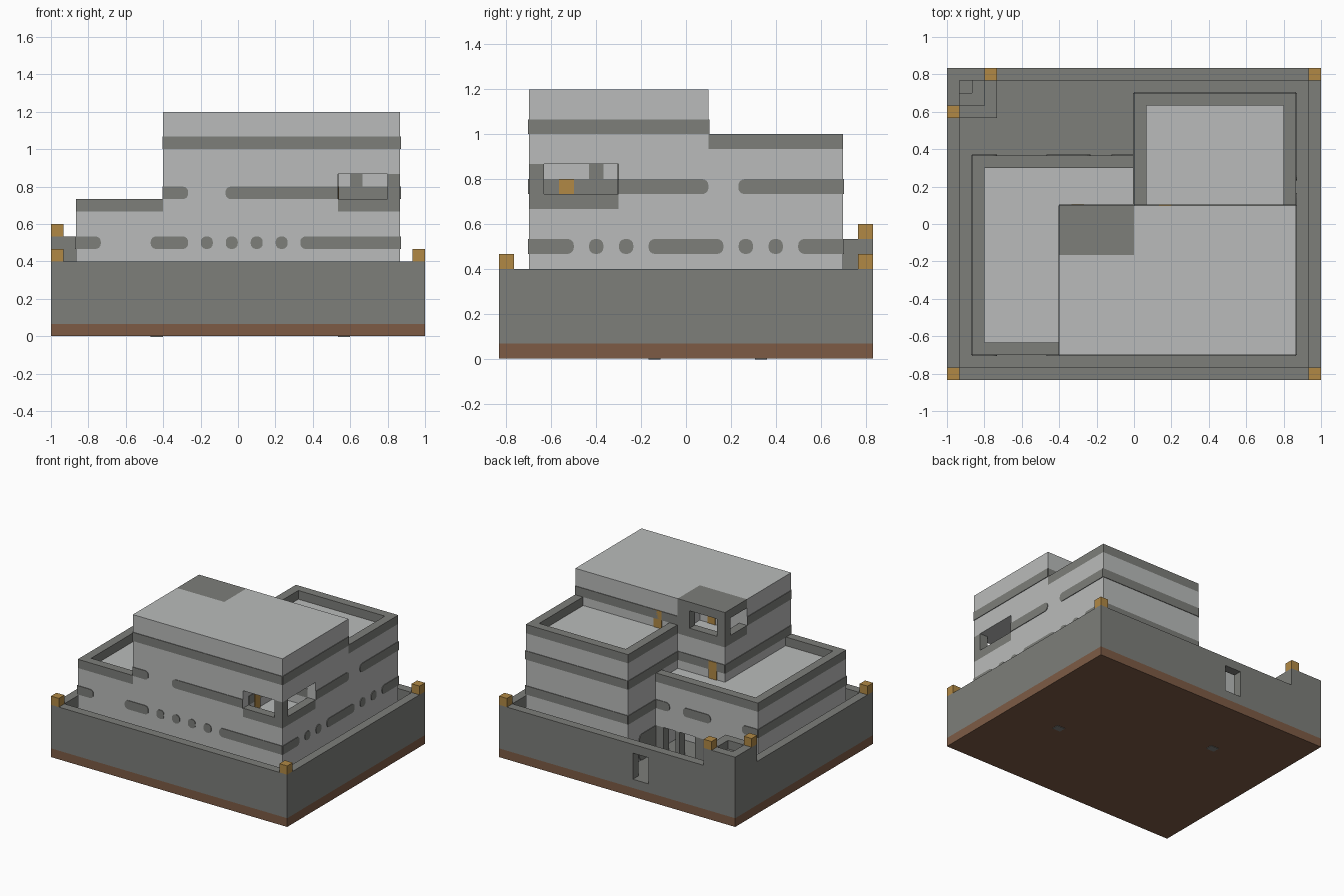
import bpy, bmesh, math
from mathutils import Vector

cube = bpy.data.objects.get("Cube")
if cube:
    bpy.data.objects.remove(cube, do_unlink=True)

U = 1 / 15      # one building block
SKIN = 0.07     # plate thickness in blocks


def material(name, r, g, b):
    m = bpy.data.materials.new(name)
    m.use_nodes = True
    m.diffuse_color = (r, g, b, 1)
    m.node_tree.nodes["Principled BSDF"].inputs["Base Color"].default_value = (r, g, b, 1)
    return m


LIGHT = material("light stone", 0.49, 0.50, 0.495)
DARK = material("dark stone", 0.205, 0.21, 0.195)
EARTH = material("brown earth", 0.205, 0.105, 0.06)
AMBER = material("amber", 0.44, 0.25, 0.06)


def finish(name, bm, mat):
    bmesh.ops.recalc_face_normals(bm, faces=bm.faces)
    bmesh.ops.scale(bm, vec=(U, U, U), verts=bm.verts)
    mesh = bpy.data.meshes.new(name)
    bm.to_mesh(mesh)
    bm.free()
    mesh.materials.append(mat)
    ob = bpy.data.objects.new(name, mesh)
    bpy.context.collection.objects.link(ob)
    return ob


def boxes(name, mat, z0, z1, *rects):
    """Upright boxes sharing one height range; each rect is x0, x1, y0, y1."""
    bm = bmesh.new()
    for x0, x1, y0, y1 in rects:
        for v in bmesh.ops.create_cube(bm, size=1)["verts"]:
            v.co = (x1 if v.co.x > 0 else x0, y1 if v.co.y > 0 else y0,
                    z1 if v.co.z > 0 else z0)
    return finish(name, bm, mat)


def cut(target, x0, x1, y0, y1, z0, z1):
    tool = boxes("room_cutter", LIGHT, z0, z1, (x0, x1, y0, y1))
    tool.hide_render = True
    mod = target.modifiers.new("room", "BOOLEAN")
    mod.operation, mod.solver, mod.object = "DIFFERENCE", "EXACT", tool
    bpy.context.view_layer.objects.active = target
    bpy.ops.object.modifier_apply(modifier=mod.name)
    bpy.data.objects.remove(tool, do_unlink=True)


def plates(name, axis, face, out, z0, spans, mat=DARK, height=1):
    """Thin plates on a wall; each span is start, end and which ends are round."""
    bm = bmesh.new()
    for a0, a1, ends in spans:
        outline = []
        for cx, cz, start, side in ((a1, z0, 270, "r"), (a1, z0 + height, 0, "r"),
                                    (a0, z0 + height, 90, "l"), (a0, z0, 180, "l")):
            if side not in ends:
                outline.append((cx, cz))
                continue
            r = 0.42
            ox = cx - r if side == "r" else cx + r
            oz = cz + r if cz == z0 else cz - r
            for i in range(5):
                t = math.radians(start + 22.5 * i)
                outline.append((ox + r * math.cos(t), oz + r * math.sin(t)))
        verts = [bm.verts.new((face, a, z) if axis == "x" else (a, face, z))
                 for a, z in outline]
        f = bm.faces.new(verts)
        top = bmesh.ops.extrude_face_region(bm, geom=[f])["geom"]
        step = Vector((out * SKIN, 0, 0) if axis == "x" else (0, out * SKIN, 0))
        bmesh.ops.translate(bm, vec=step,
                            verts=[v for v in top if isinstance(v, bmesh.types.BMVert)])
    return finish(name, bm, mat)


# Ground and enclosing wall
X, Y = 15, 12.5
boxes("earth_base", EARTH, 0, 1, (-X, X, -Y, Y))
boxes("courtyard_floor", DARK, 1, 2, (-X, X, -Y, Y))
boxes("enclosing_wall", DARK, 2, 6, (-X, X, -Y, 1 - Y), (-X, 1 - X, 1 - Y, Y),
      (X - 1, X, 1 - Y, Y), (1 - X, -4, Y - 1, Y), (-2, X - 1, Y - 1, Y))
boxes("gate_lintel", DARK, 5, 6, (-4, -2, Y - 1, Y))
boxes("base_spots", DARK, -0.05, 0.02, (8, 9, -2.5, -1.7), (-7, -6, 4.6, 5.4))

# Raised lookout in the wall corner
boxes("lookout_parapet", DARK, 6, 8, (-15, -14, 8.5, 12.5), (-14, -11, 11.5, 12.5),
      (-12, -11, 8.5, 11.5), (-14, -12, 8.5, 9.5))
boxes("lookout_floor", DARK, 6, 7, (-14, -12, 9.5, 10.5), (-13, -12, 10.5, 11.5))

# Lamps on the wall
boxes("wall_lamps", AMBER, 6, 7, (-15, -14, -12.5, -11.5), (14, 15, -12.5, -11.5),
      (14, 15, 11.5, 12.5))
boxes("lookout_lamps", AMBER, 8, 9, (-12, -11, 11.5, 12.5), (-15, -14, 8.5, 9.5))

# Main masses
tower = boxes("main_tower", LIGHT, 2, 18, (-6, 13, -10.5, 1.5))
boxes("low_wing", LIGHT, 2, 10, (-13, -6, -10.5, 5.5))
boxes("porch_upper_wall", LIGHT, 5, 10, (-6, 0, 1.5, 5.5))
boxes("back_wing", LIGHT, 2, 14, (0, 13, 1.5, 10.5))
boxes("porch_pillars", DARK, 2, 5, (-6, -5, 4.5, 5.5), (-3, -2.5, 4.5, 5.5),
      (-1, 0, 4.5, 5.5))

# Parapets
boxes("low_wing_parapet", DARK, 10, 11, (-13, -6, -10.5, -9.5), (-13, -12, -9.5, 5.5),
      (-12, 0, 4.5, 5.5))
boxes("back_wing_parapet", DARK, 14, 15, (0, 1, 1.5, 10.5), (12, 13, 1.5, 10.5),
      (1, 12, 9.5, 10.5))

# Open corner room at the front
cut(tower, 8, 14, -11.5, -4.5, 10, 13)
boxes("front_room_rail", DARK, 10, 11, (8, 13, -10.5, -9.5), (12, 13, -9.5, -4.5))
boxes("front_room_pillar", DARK, 11, 13, (12, 13, -10.5, -9.5))
plates("front_room_band_side", "x", 8, 1, 11, [(-9.5, -4.5, "")])
plates("front_room_band_back", "y", -4.5, -1, 11, [(8, 12, "")])
plates("front_room_window_side", "x", 8, 1, 12, [(-6.5, -5.5, "")])
plates("front_room_window_back", "y", -4.5, -1, 12, [(9, 10, "")])

# Open corner room at the back, with its dark roof
cut(tower, -7, 0, -2.5, 2.5, 14, 19)
boxes("back_room_roof", DARK, 17, 18, (-6, 0, -2.5, 1.5))
boxes("back_room_rail", DARK, 14, 15, (-6, 0, 0.5, 1.5), (-6, -5, -2.5, 0.5))
boxes("back_room_pillars", DARK, 15, 17, (-6, -5, 0.5, 1.5), (-1.5, 0, 0.5, 1.5))

# Amber doors
plates("back_wing_door", "y", 1.5, 1, 14, [(2, 3, "")], AMBER, 2)
plates("low_wing_door", "y", 1.55, 1, 10, [(-5, -4, "")], AMBER, 2)
plates("back_room_door", "y", -2.5, 1, 14, [(-2, -1, "")], AMBER, 2)
plates("front_room_door", "x", 8.05, 1, 10, [(-8.5, -7.5, "")], AMBER, 2)


def dots(*centres):
    return [(c - 0.48, c + 0.48, "lr") for c in centres]


# Dark bands on the front
F = -10.5
plates("front_band_top", "y", F, -1, 15, [(-6, 13, "")])
plates("front_band_middle", "y", F, -1, 11, [(-6, -4, "r"), (-1, 8, "l")])
plates("front_band_low", "y", F, -1, 7,
       [(-13, -11, "r"), (-7, -4, "lr"), (5, 13, "l")] + dots(-2.5, -0.5, 1.5, 3.5))

# Dark bands on the +x side
plates("left_band_top", "x", 13, 1, 15, [(F, 1.5, "")])
plates("left_band_middle", "x", 13, 1, 11, [(-4.5, 1.5, "r"), (3.5, 10.5, "l")])
plates("left_band_low", "x", 13, 1, 7,
       [(F, -7.5, "r"), (-2.5, 2.5, "lr"), (7.5, 10.5, "l")] + dots(-6, -4, 4, 6))

# Dark bands on the back and the -x side
plates("tower_back_band", "y", 1.5, 1, 15, [(0, 13, "")])
plates("tower_back_band_low", "y", 1.5, 1, 11, [(-6, 0, "")])
plates("tower_right_band", "x", -6, -1, 15, [(F, -2.5, "")])
plates("tower_right_band_low", "x", -6, -1, 11, [(F, 1.5, "")])
plates("low_wing_right_band", "x", -13, -1, 7, [(F, 5.5, "")])
plates("low_wing_back_band", "y", 5.5, 1, 7,
       [(-13, -11, "r"), (-7, -3.5, "lr"), (-1.8, 0, "l")])
for z in (7, 11):
    plates("back_wing_band", "y", 10.5, 1, z, [(0, 13, "")])
    plates("back_wing_side_band", "x", 0, -1, z, [(5.5 if z == 7 else 1.5, 10.5, "")])
plates("porch_side_opening", "x", 0, -1, 2, [(5.5, 8.5, "r")], DARK, 3)
